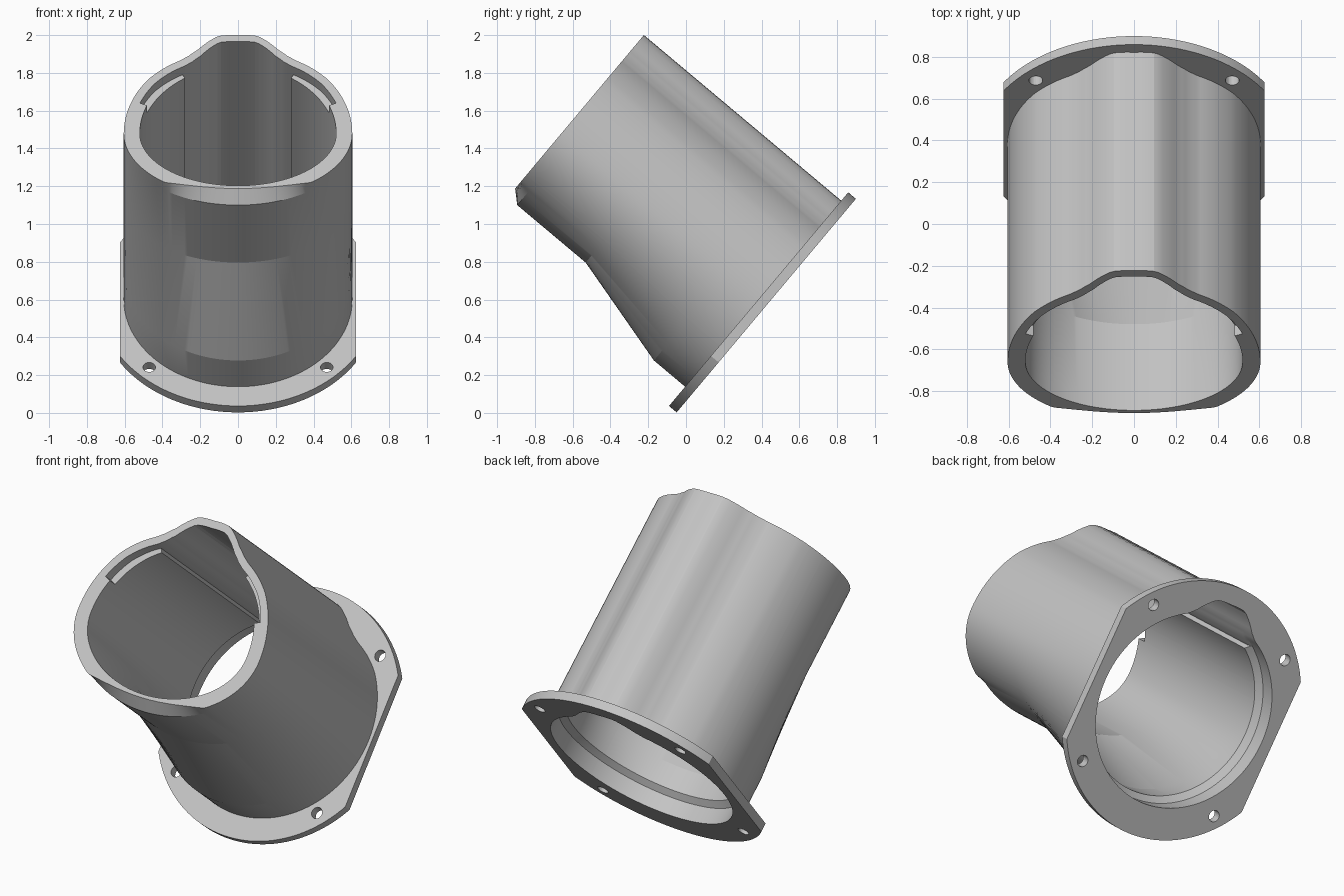
import bpy, bmesh
from math import sin, cos, radians, degrees, sqrt, pi, hypot, atan2
from mathutils import Matrix

cube = bpy.data.objects.get("Cube")
if cube:
    bpy.data.objects.remove(cube, do_unlink=True)

grey = bpy.data.materials.new("plain grey")
grey.use_nodes = True
grey.diffuse_color = (0.55, 0.55, 0.55, 1)
grey.node_tree.nodes["Principled BSDF"].inputs["Base Color"].default_value = grey.diffuse_color

LENGTH = 1.417            # tube axis length, measured from the flange underside
PLATE = 0.053             # flange thickness
RADIUS, LINER, BORE = 0.605, 0.52, 0.555
CHANNEL, POCKET = 32.6, 68   # half angles of the back channel and of the rim pockets
FLAT = 0.625              # half width between the flange flats
FLANGE_R = 0.738
POSE = Matrix.Translation((0, 0.425, 0.568)) @ Matrix.Rotation(radians(50), 4, "X")

# Angles run from the back ridge; close pairs make crisp steps
corner = degrees(atan2(FLAT, sqrt(FLANGE_R ** 2 - FLAT ** 2)))
half = set(range(0, 181, 2)) | {corner, 180 - corner}
for step in (CHANNEL, POCKET):
    half |= {step - 0.05, step + 0.05}
ANGLES = sorted(half | {360 - a for a in half if 0 < a < 180})

# Ridge outline as (angle, radius)
RIDGE = [(0, 0.68), (5, 0.683), (9, 0.682), (14, 0.654), (20, 0.618), (26, 0.597),
         (31, 0.59), (40, 0.597), (52, RADIUS)]


def fold(t):
    return min(t, 360 - t)


def oval(t, width, depth):
    depth = depth if cos(radians(t)) < 0 else width
    return 1 / hypot(sin(radians(t)) / width, cos(radians(t)) / depth)


def outer(t, depth=RADIUS):
    f = fold(t)
    for (a, ra), (b, rb) in zip(RIDGE, RIDGE[1:]):
        if a <= f <= b:
            return ra + (rb - ra) * (f - a) / (b - a)
    return oval(t, RADIUS, depth)


def rim(t):
    # Front lip is trimmed back to a shallow arc
    r = outer(t, 0.44)
    c, s = cos(radians(t)), sin(radians(t))
    if c < -0.3:
        for _ in range(6):
            r = min(r, (-0.38 + 0.28 * (r * s) ** 2) / c)
    return r


def inner(t, depth, thin):
    return outer(t) - 0.045 if fold(t) < thin else oval(t, LINER, depth)


def bore(t):
    return max(BORE, outer(t) - 0.045) if fold(t) < CHANNEL else BORE


def flange_edge(t):
    return min(FLANGE_R, FLAT / max(abs(sin(radians(t))), 0.01))


def ring_solid(name, rings):
    """Closed solid from a loop of (height, radius function) rings."""
    bm = bmesh.new()
    grid = [[bm.verts.new((r(t) * sin(radians(t)), r(t) * cos(radians(t)), h))
             for t in ANGLES] for h, r in rings]
    n = len(ANGLES)
    for i, lower in enumerate(grid):
        upper = grid[(i + 1) % len(grid)]
        for j in range(n):
            k = (j + 1) % n
            bm.faces.new((lower[j], lower[k], upper[k], upper[j]))
    bmesh.ops.remove_doubles(bm, verts=bm.verts, dist=1e-5)
    bmesh.ops.recalc_face_normals(bm, faces=bm.faces)
    mesh = bpy.data.meshes.new(name)
    bm.to_mesh(mesh)
    bm.free()
    mesh.materials.append(grey)
    obj = bpy.data.objects.new(name, mesh)
    bpy.context.collection.objects.link(obj)
    obj.matrix_world = POSE
    return obj


def activate(obj):
    bpy.ops.object.select_all(action="DESELECT")
    obj.select_set(True)
    bpy.context.view_layer.objects.active = obj


# Tube: up the outside, over the rim, down the inside
LEDGE = LENGTH - 0.065
tube = ring_solid("tube", [
    (PLATE, outer),
    (0.269, outer),
    (0.879, lambda t: outer(t, 0.44)),
    (LEDGE, lambda t: outer(t, 0.44)),
    (LENGTH, rim),
    (LENGTH, lambda t: inner(t, 0.36, POCKET)),
    (LEDGE, lambda t: inner(t, 0.36, POCKET)),
    (LEDGE, lambda t: inner(t, 0.36, CHANNEL)),
    (0.879, lambda t: inner(t, 0.36, CHANNEL)),
    (0.269, lambda t: inner(t, LINER, CHANNEL)),
    (0.13, lambda t: inner(t, LINER, CHANNEL)),
    (0.10, bore),
    (PLATE, bore),
])

# Flange with two flat sides
flange = ring_solid("flange", [(0, flange_edge), (PLATE, flange_edge), (PLATE, bore), (0, bore)])

# Four bolt holes
bm = bmesh.new()
for x in (-0.47, 0.47):
    for y in (-0.47, 0.47):
        bmesh.ops.create_cone(bm, cap_ends=True, segments=24, radius1=0.033, radius2=0.033,
                              depth=0.3, matrix=Matrix.Translation((x, y, 0)))
cut_mesh = bpy.data.meshes.new("bolt_cutter")
bm.to_mesh(cut_mesh)
bm.free()
cut_mesh.materials.append(grey)
cutter = bpy.data.objects.new("bolt_cutter", cut_mesh)
bpy.context.collection.objects.link(cutter)
cutter.matrix_world = POSE
cutter.hide_render = True
cut = flange.modifiers.new("bolt_holes", "BOOLEAN")
cut.operation, cut.solver, cut.object = "DIFFERENCE", "EXACT", cutter
activate(flange)
bpy.ops.object.modifier_apply(modifier=cut.name)
bpy.data.objects.remove(cutter, do_unlink=True)

for part in (tube, flange):
    activate(part)
    bpy.ops.object.shade_smooth_by_angle(angle=radians(14))
